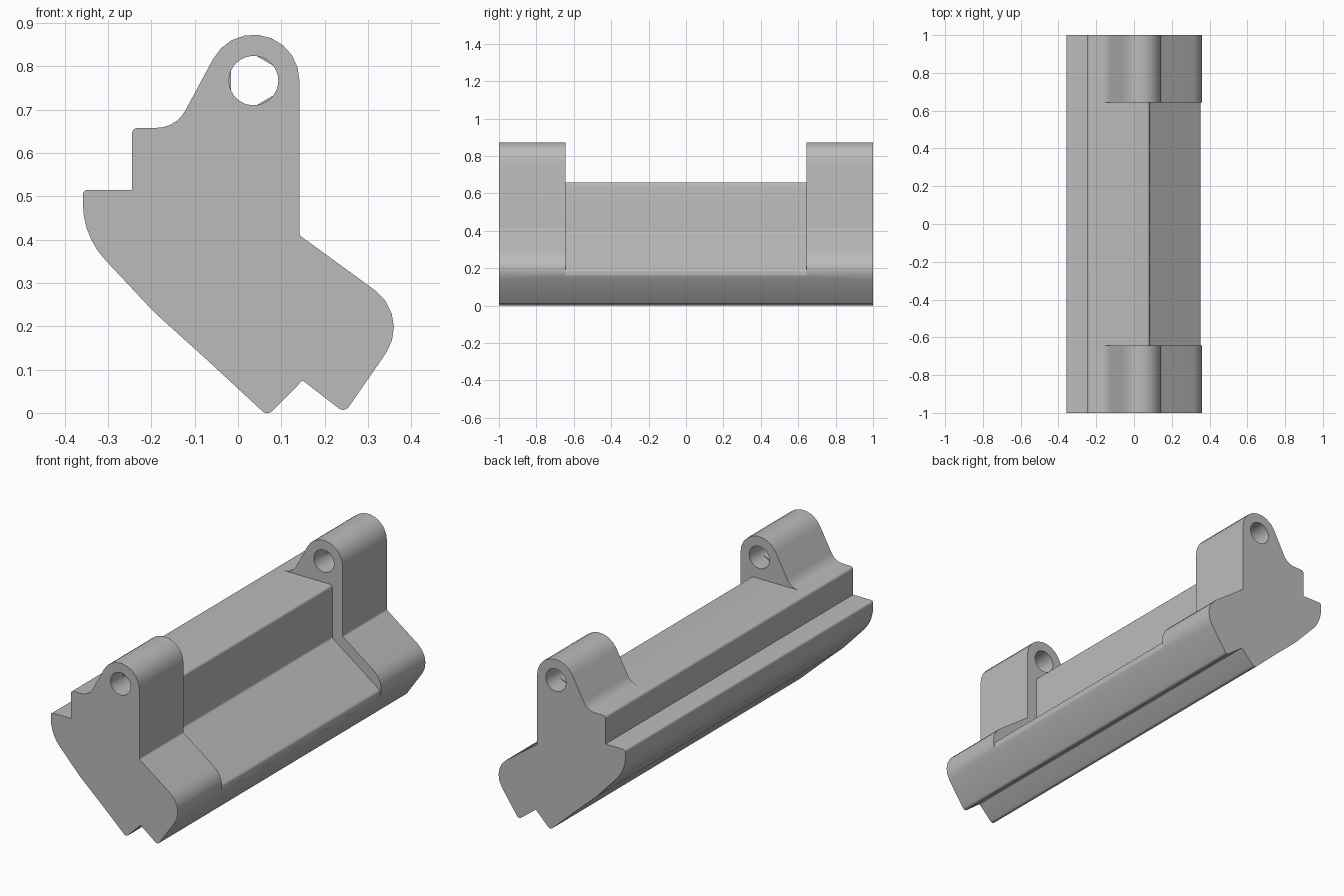
import bpy, bmesh, math
from mathutils import Vector

if "Cube" in bpy.data.objects:
    bpy.data.objects.remove(bpy.data.objects["Cube"], do_unlink=True)

grey = bpy.data.materials.new("plain grey")
grey.use_nodes = True
grey.diffuse_color = (0.5, 0.5, 0.5, 1)
grey.node_tree.nodes["Principled BSDF"].inputs["Base Color"].default_value = grey.diffuse_color


def arc(centre, radius, start, end, steps):
    """Points on a circle, angles in degrees."""
    angles = [math.radians(start + (end - start) * i / steps) for i in range(steps + 1)]
    return [centre + radius * Vector((math.cos(a), math.sin(a))) for a in angles]


def rounded(corners, steps=5):
    """Closed outline from (x, z, radius) corners, each one filleted."""
    out = []
    for i, (x, z, r) in enumerate(corners):
        p = Vector((x, z))
        if r == 0:
            out.append(p)
            continue
        a = (Vector(corners[i - 1][:2]) - p).normalized()
        b = (Vector(corners[(i + 1) % len(corners)][:2]) - p).normalized()
        half = a.angle(b) / 2
        centre = p + (a + b).normalized() * r / math.sin(half)
        u = p + a * r / math.tan(half) - centre
        v = p + b * r / math.tan(half) - centre
        turn = math.pi - 2 * half
        for k in range(steps + 1):
            t = k / steps
            out.append(centre + (u * math.sin((1 - t) * turn) + v * math.sin(t * turn)) / math.sin(turn))
    return out


def prism(name, outline, y0, y1):
    """Extrude an x-z outline along y."""
    bm = bmesh.new()
    face = bm.faces.new([bm.verts.new((p.x, y0, p.y)) for p in outline])
    new = bmesh.ops.extrude_face_region(bm, geom=[face])["geom"]
    bmesh.ops.translate(bm, vec=(0, y1 - y0, 0),
                        verts=[g for g in new if isinstance(g, bmesh.types.BMVert)])
    bmesh.ops.recalc_face_normals(bm, faces=bm.faces)
    mesh = bpy.data.meshes.new(name)
    bm.to_mesh(mesh)
    bm.free()
    mesh.materials.append(grey)
    obj = bpy.data.objects.new(name, mesh)
    bpy.context.collection.objects.link(obj)
    return obj


def cut(target, cutter):
    bpy.context.view_layer.objects.active = target
    mod = target.modifiers.new("cut", "BOOLEAN")
    mod.operation, mod.solver, mod.object = "DIFFERENCE", "EXACT", cutter
    cutter.hide_render = True
    bpy.ops.object.modifier_apply(modifier=mod.name)
    bpy.data.objects.remove(cutter, do_unlink=True)


# Full-length body with the lug outline
hub = Vector((0.036, 0.767))
lug_top = arc(hub, 0.106, 0, 152, 9)
start, end = lug_top[0], lug_top[-1]
corners = [
    (end.x, end.y, 0), (-0.143, 0.658, 0.075), (-0.245, 0.658, 0.014),
    (-0.245, 0.515, 0), (-0.358, 0.515, 0.012), (-0.358, 0.408, 0.19),
    (-0.193, 0.232, 0), (-0.07, 0.121, 0), (0.068, -0.007, 0.017),
    (0.149, 0.075, 0), (0.246, 0, 0.016), (0.4, 0.222, 0.106),
    (0.142, 0.41, 0.012), (start.x, start.y, 0),
]
body = prism("body", rounded(corners) + lug_top[1:-1], -1, 1)

# Lowered section between the two lugs
recess = rounded([
    (-0.188, 0.658, 0), (0.083, 0.658, 0.014), (0.083, 0.388, 0.014),
    (0.354, 0.19, 0.02), (0.352, 0.16, 0), (0.6, 0.16, 0), (0.6, 1, 0), (-0.188, 1, 0),
])
cut(body, prism("recess_cutter", recess, -0.643, 0.643))

# Pin bore through both lugs
cut(body, prism("bore_cutter", arc(hub, 0.057, 0, 348, 29), -1.1, 1.1))

bpy.ops.object.select_all(action="DESELECT")
body.select_set(True)
bpy.context.view_layer.objects.active = body
bpy.ops.object.shade_smooth_by_angle(angle=math.radians(30))

# Three small grip ribs inside each bore
for side, sign in (("front", -1), ("back", 1)):
    for n, angle in enumerate((60, 180, 300)):
        rib = arc(hub, 0.0575, angle - 24, angle + 24, 6)
        prism(f"{side}_bore_rib_{n + 1}", rib, sign * 0.74, sign * 0.9)
